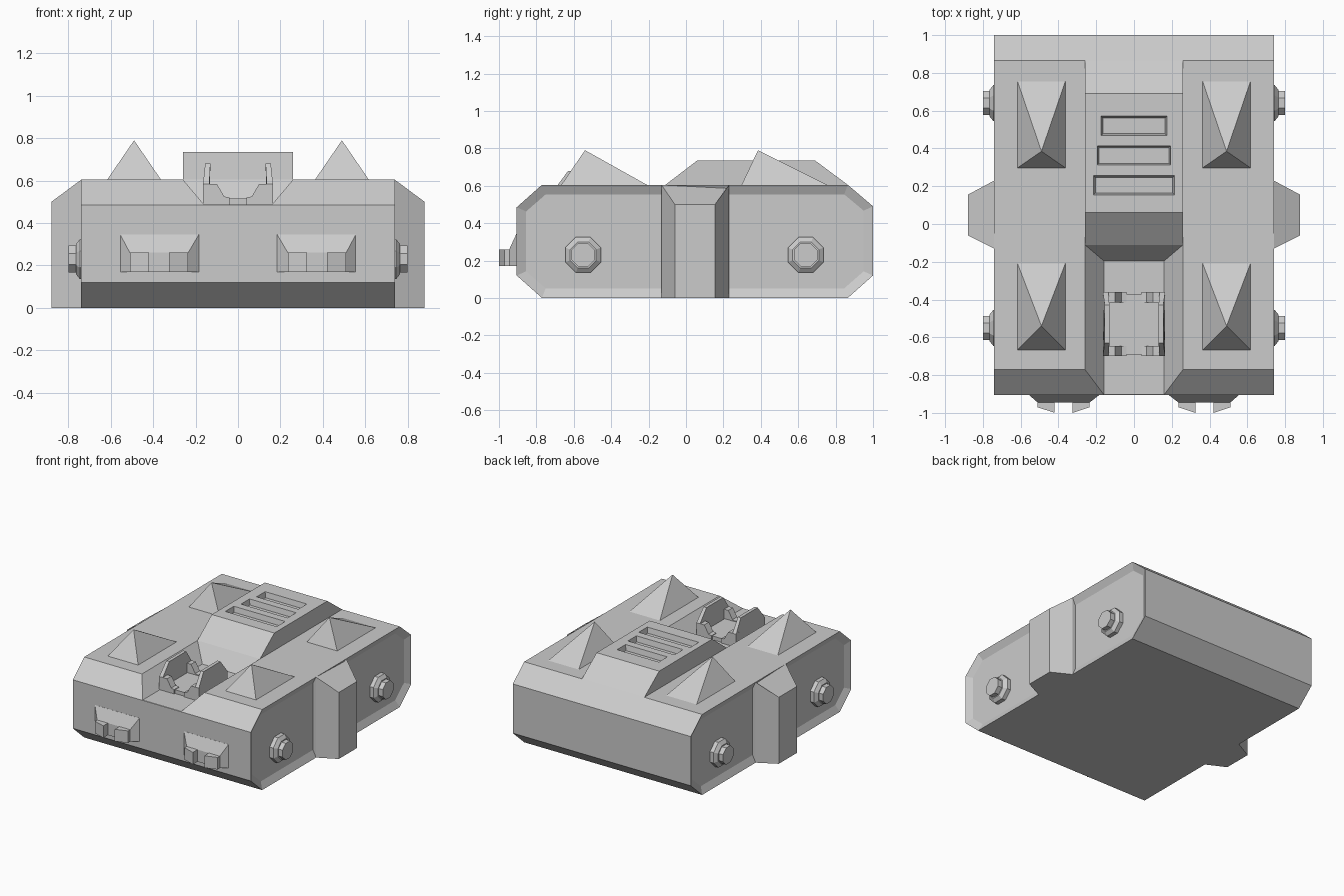
import bpy, bmesh, math
from mathutils import Vector

cube = bpy.data.objects.get("Cube")
if cube:
    bpy.data.objects.remove(cube, do_unlink=True)

grey = bpy.data.materials.new("plain_grey")
grey.use_nodes = True
COLOUR = (0.6, 0.6, 0.6, 1)
grey.diffuse_color = COLOUR
grey.node_tree.nodes["Principled BSDF"].inputs["Base Color"].default_value = COLOUR


def finish(name, bm):
    bmesh.ops.recalc_face_normals(bm, faces=bm.faces)
    mesh = bpy.data.meshes.new(name)
    bm.to_mesh(mesh)
    bm.free()
    mesh.materials.append(grey)
    ob = bpy.data.objects.new(name, mesh)
    bpy.context.collection.objects.link(ob)
    return ob


def loft(name, rings):
    """Skin a stack of equal-length rings and cap both ends."""
    bm = bmesh.new()
    loops = [[bm.verts.new(p) for p in ring] for ring in rings]
    n = len(loops[0])
    for a, b in zip(loops, loops[1:]):
        for i in range(n):
            j = (i + 1) % n
            bm.faces.new((a[i], a[j], b[j], b[i]))
    bm.faces.new(loops[0])
    bm.faces.new(loops[-1])
    return finish(name, bm)


def prism_x(name, profile, x0, x1):
    return loft(name, [[(x, y, z) for y, z in profile] for x in (x0, x1)])


def prism_y(name, profile, y0, y1):
    return loft(name, [[(x, y, z) for x, z in profile] for y in (y0, y1)])


def box(name, x0, x1, y0, y1, z0, z1):
    return prism_x(name, [(y0, z0), (y1, z0), (y1, z1), (y0, z1)], x0, x1)


def mirrored(ob):
    """Bake a mirror across the centre plane."""
    bm = bmesh.new()
    bm.from_mesh(ob.data)
    copy = bmesh.ops.duplicate(bm, geom=bm.verts[:] + bm.edges[:] + bm.faces[:])["geom"]
    for v in copy:
        if isinstance(v, bmesh.types.BMVert):
            v.co.x = -v.co.x
    bmesh.ops.recalc_face_normals(bm, faces=bm.faces)
    bm.to_mesh(ob.data)
    bm.free()
    return ob


def cut(ob, cutter):
    cutter.hide_render = True
    mod = ob.modifiers.new("cut", "BOOLEAN")
    mod.operation = "DIFFERENCE"
    mod.solver = "EXACT"
    mod.object = cutter
    bpy.context.view_layer.objects.active = ob
    bpy.ops.object.modifier_apply(modifier=mod.name)
    bpy.data.objects.remove(cutter, do_unlink=True)


# Main hull with recessed side panels
hull = prism_x("hull", [(-0.77, 0), (0.865, 0), (1, 0.12), (1, 0.49), (0.865, 0.605),
                        (-0.77, 0.605), (-0.905, 0.485), (-0.905, 0.12)], -0.74, 0.74)
bm = bmesh.new()
bm.from_mesh(hull.data)
sides = [f for f in bm.faces if abs(f.normal.x) > 0.9]
bmesh.ops.inset_individual(bm, faces=sides, thickness=0.055)
for f in sides:
    for v in f.verts:
        v.co.x -= math.copysign(0.025, v.co.x)
bm.to_mesh(hull.data)
bm.free()

# Front channel with sloping walls
cut(hull, prism_y("channel_cutter", [(-0.16, 0.487), (0.16, 0.487), (0.26, 0.605),
                                     (0.26, 0.8), (-0.26, 0.8), (-0.26, 0.605)], -1.1, -0.02))

# Raised rear deck with three recessed vents
deck = prism_x("rear_deck", [(0.06, 0.735), (-0.11, 0.605), (-0.195, 0.487), (-0.195, 0.4),
                             (0.865, 0.4), (0.865, 0.605), (0.69, 0.735)], -0.26, 0.26)
for half, y in ((0.217, 0.205), (0.197, 0.363), (0.177, 0.52)):
    cut(deck, loft("vent_cutter", [[(sx * (half - t), y + sy * (0.054 - t), z) for sx, sy in
                                    ((-1, -1), (1, -1), (1, 1), (-1, 1))]
                                   for t, z in ((0.012, 0.695), (0, 0.75))]))

# Side buttresses
mirrored(loft("side_buttress", [[(0.7, -0.13, z0), (0.74, -0.13, z0), (0.88, -0.06, z1),
                                 (0.88, 0.155, z1), (0.74, 0.23, z0), (0.7, 0.23, z0)]
                                for z0, z1 in ((0, 0), (0.604, 0.5))]))


# Four roof spikes with off-centre tips
def spike(name, y0, y1, tip_y):
    bm = bmesh.new()
    base = [bm.verts.new((x, y, 0.6)) for x, y in
            ((0.36, y0), (0.62, y0), (0.62, y1), (0.36, y1))]
    tip = bm.verts.new((0.49, tip_y, 0.79))
    bm.faces.new(base)
    for i in range(4):
        bm.faces.new((base[i], base[(i + 1) % 4], tip))
    mirrored(finish(name, bm))


spike("front_spikes", -0.67, -0.2, -0.54)
spike("rear_spikes", 0.295, 0.765, 0.385)


# Octagonal wheel hubs
def octagon(x, flat, y, z):
    r = flat / math.cos(math.pi / 8)
    angles = [math.pi / 8 + i * math.pi / 4 for i in range(8)]
    return [(x, y + r * math.cos(a), z + r * math.sin(a)) for a in angles]


for name, y in (("front_hubs", -0.55), ("rear_hubs", 0.64)):
    mirrored(loft(name, [octagon(x, flat, y, 0.23) for x, flat in
                         ((0.7, 0.095), (0.745, 0.095), (0.765, 0.07), (0.765, 0.063),
                          (0.8, 0.063))]))

# Front lamp housings, each with two angled blocks
mirrored(loft("lamp_housings", [
    [(0.185, -0.9, 0.17), (0.555, -0.9, 0.17), (0.555, -0.9, 0.345), (0.185, -0.9, 0.345)],
    [(0.185, -0.906, 0.17), (0.555, -0.906, 0.17), (0.555, -0.906, 0.345), (0.185, -0.906, 0.345)],
    [(0.235, -0.945, 0.17), (0.51, -0.945, 0.17), (0.51, -0.945, 0.26), (0.235, -0.945, 0.26)]]))
for name, xa, xb, ya, yb in (("inner_lamps", 0.235, 0.325, -0.97, -1.0),
                             ("outer_lamps", 0.42, 0.51, -1.0, -0.97)):
    mirrored(loft(name, [[(xa, -0.93, z), (xb, -0.93, z), (xb, yb, z), (xa, ya, z)]
                         for z in (0.17, 0.26)]))

# Cockpit tub: floor, raised side walls, notched end walls
box("cockpit_floor", -0.13, 0.13, -0.69, -0.37, 0.48, 0.515)
mirrored(loft("cockpit_sides", [
    [(x, -0.7, 0.48), (x, -0.36, 0.48), (x, -0.36, 0.585),
     (x - lean, -0.43, 0.68), (x - lean, -0.63, 0.68), (x, -0.7, 0.585)]
    for x, lean in ((0.165, 0.01), (0.135, 0.005))]))
for name, outer, inner in (("cockpit_front_wall", -0.7, -0.645), ("cockpit_rear_wall", -0.36, -0.415)):
    mirrored(loft(name, [[(0.04, y, 0.48), (0.16, y, 0.48), (0.16, y, 0.585),
                          (0.1, y, 0.585), (0.065, y, 0.525), (0.04, y, 0.52)]
                         for y in (outer, inner)]))
